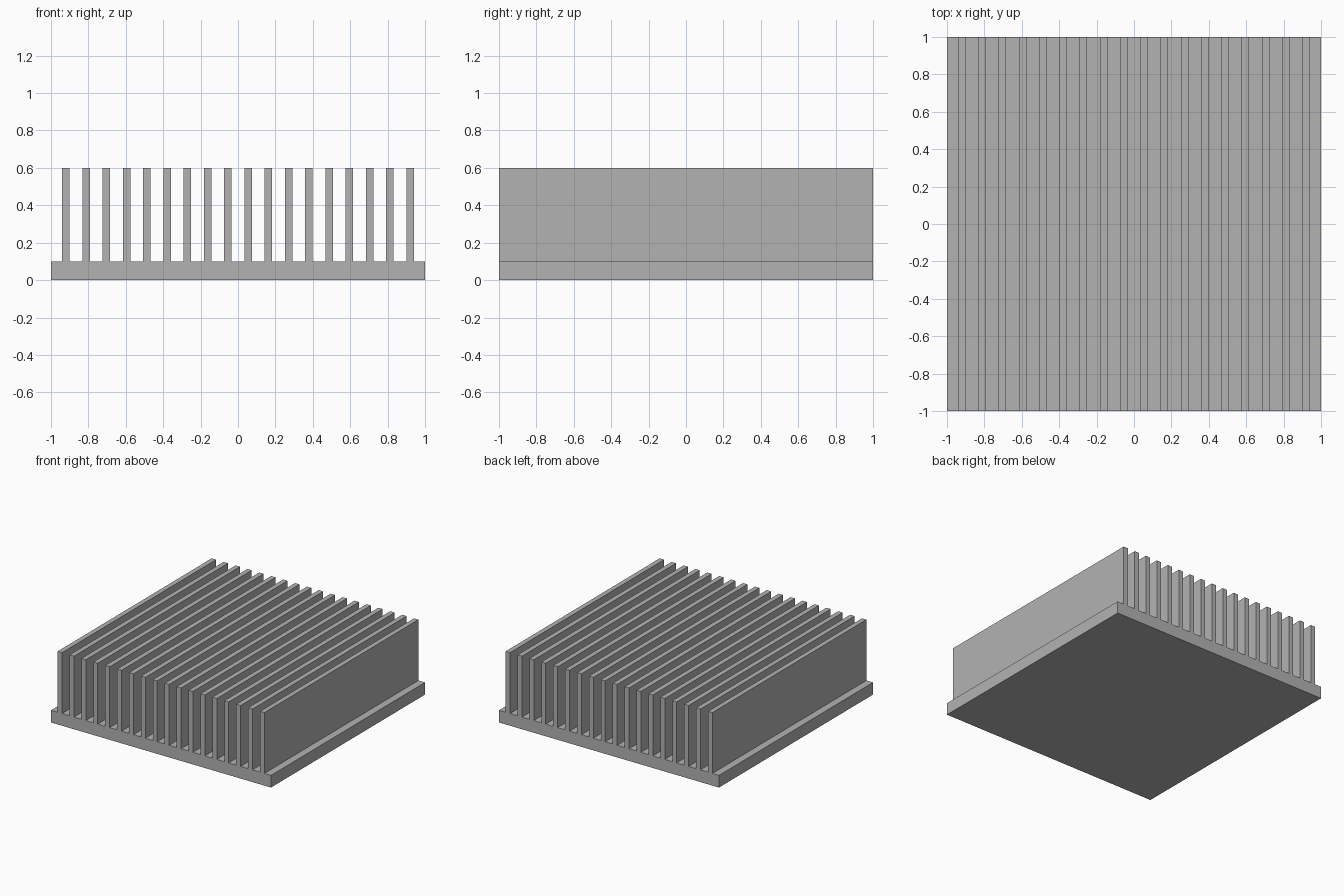
import bpy
import bmesh

cube = bpy.data.objects.get("Cube")
if cube:
    bpy.data.objects.remove(cube, do_unlink=True)

FINS = 18
FIN_WIDTH = 0.04
FIRST, LAST = -0.92, 0.92      # centres of the outer fins
BASE_TOP, FIN_TOP = 0.1, 0.6
HALF = 1.0

# Bare metal colour
metal = bpy.data.materials.new("grey_metal")
metal.use_nodes = True
grey = (0.45, 0.45, 0.45, 1)
metal.diffuse_color = grey
metal.node_tree.nodes["Principled BSDF"].inputs["Base Color"].default_value = grey

# Comb-shaped outline: base plate with evenly spaced fins
outline = [(-HALF, 0), (HALF, 0), (HALF, BASE_TOP)]
step = (LAST - FIRST) / (FINS - 1)
for i in reversed(range(FINS)):
    left = FIRST + i * step - FIN_WIDTH / 2
    right = left + FIN_WIDTH
    outline += [(right, BASE_TOP), (right, FIN_TOP), (left, FIN_TOP), (left, BASE_TOP)]
outline.append((-HALF, BASE_TOP))

# Extrude the outline from front to back
bm = bmesh.new()
front = bm.faces.new([bm.verts.new((x, -HALF, z)) for x, z in outline])
result = bmesh.ops.extrude_face_region(bm, geom=[front], use_keep_orig=True)
back_verts = [g for g in result["geom"] if isinstance(g, bmesh.types.BMVert)]
bmesh.ops.translate(bm, verts=back_verts, vec=(0, 2 * HALF, 0))
bmesh.ops.recalc_face_normals(bm, faces=bm.faces)

mesh = bpy.data.meshes.new("finned_heat_sink")
bm.to_mesh(mesh)
bm.free()
mesh.materials.append(metal)
heat_sink = bpy.data.objects.new("finned_heat_sink", mesh)
bpy.context.collection.objects.link(heat_sink)
